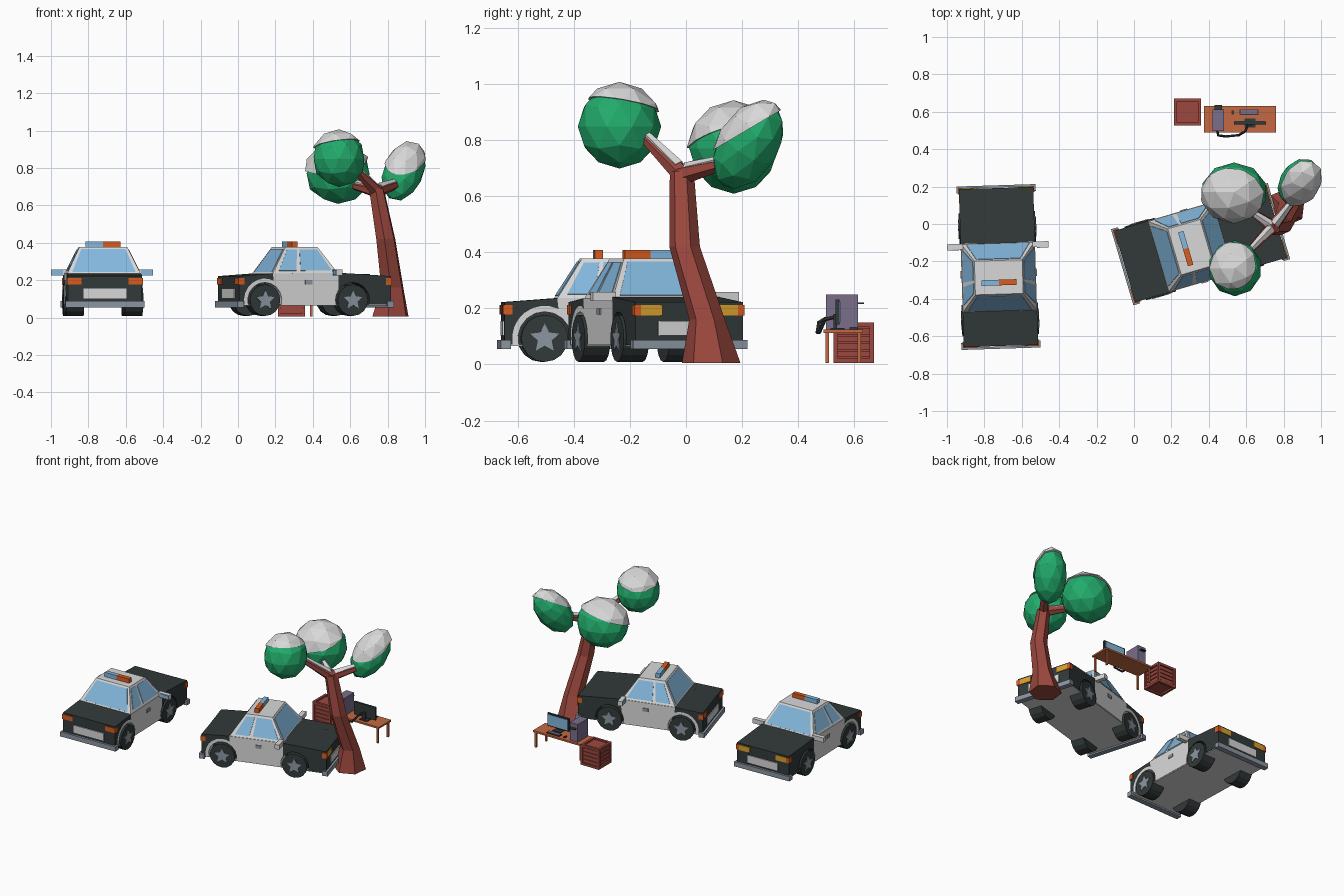
import bpy, bmesh, math
from mathutils import Matrix, Vector

if "Cube" in bpy.data.objects:
    bpy.data.objects.remove(bpy.data.objects["Cube"])

def material(name, r, g, b):
    m = bpy.data.materials.new(name)
    lin = lambda c: ((c / 255 + 0.055) / 1.055) ** 2.4 if c > 10 else c / 3295
    m.diffuse_color = (lin(r), lin(g), lin(b), 1)
    m.use_nodes = True
    m.node_tree.nodes["Principled BSDF"].inputs["Base Color"].default_value = m.diffuse_color
    return m

BLACK = material("black", 50, 57, 57)
WHITE = material("white", 216, 216, 216)
GLASS = material("glass blue", 132, 184, 222)
ORANGE = material("orange", 218, 92, 30)
YELLOW = material("yellow", 218, 160, 44)
GREY = material("metal grey", 140, 150, 162)
GREEN = material("leaf green", 34, 172, 108)
BARK = material("red brown", 156, 72, 62)
WOOD = material("desk brown", 196, 104, 66)
PURPLE = material("computer purple", 122, 110, 140)
I = Matrix.Identity(4)

def finish(name, bm, mat, M=I):
    bmesh.ops.recalc_face_normals(bm, faces=bm.faces)
    me = bpy.data.meshes.new(name)
    bm.to_mesh(me)
    bm.free()
    me.materials.append(mat)
    ob = bpy.data.objects.new(name, me)
    ob.matrix_world = M
    bpy.context.collection.objects.link(ob)
    return ob

def mesh(name, verts, faces, mat, M=I):
    bm = bmesh.new()
    vs = [bm.verts.new(v) for v in verts]
    for f in faces:
        bm.faces.new([vs[i] for i in f])
    return finish(name, bm, mat, M)

def loft(name, rings, mat, M=I):
    n, verts, faces = len(rings[0]), [v for r in rings for v in r], []
    for k in range(len(rings) - 1):
        for i in range(n):
            j = (i + 1) % n
            faces.append((k * n + i, k * n + j, k * n + n + j, k * n + n + i))
    faces += [tuple(range(n)), tuple(range(len(verts) - n, len(verts)))]
    return mesh(name, verts, faces, mat, M)

def box(name, x0, x1, y0, y1, z0, z1, mat, M=I):
    ring = lambda z: [(x0, y0, z), (x1, y0, z), (x1, y1, z), (x0, y1, z)]
    return loft(name, [ring(z0), ring(z1)], mat, M)

def prism(name, pts, y0, y1, mat, M=I):
    return loft(name, [[(x, y, z) for x, z in pts] for y in (y0, y1)], mat, M)

def arc(cx, cz, r, a0, a1, n):
    angles = [math.radians(a0 + (a1 - a0) * i / n) for i in range(n + 1)]
    return [(cx + r * math.cos(a), cz + r * math.sin(a)) for a in angles]

def tube(name, pts, radii, n, mat, flat=False):
    pts, rings = [Vector(p) for p in pts], []
    for i, p in enumerate(pts):
        d = pts[min(i + 1, len(pts) - 1)] - pts[max(i - 1, 0)]
        q = Vector((0, 0, 1)).to_track_quat('Z', 'Y') if flat else d.to_track_quat('Z', 'Y')
        rings.append([p + q @ Vector((radii[i] * math.cos(t), radii[i] * math.sin(t), 0))
                      for t in [math.tau * k / n + 0.4 for k in range(n)]])
    return loft(name, rings, mat)

def pane(name, quad, u0, u1, v0, v1, M):
    # glass plate laid on a cabin face (corners: low a, low b, high b, high a)
    a, b, c, d = [Vector(p) for p in quad]
    at = lambda u, v: a.lerp(b, u).lerp(d.lerp(c, u), v)
    nrm = (b - a).cross(d - a).normalized()
    if nrm.dot((a + b + c + d) / 4 - Vector((-0.05, 0, 0.28))) < 0:
        nrm = -nrm
    corners = [at(u0, v0), at(u1, v0), at(u1, v1), at(u0, v1)]
    loft(name, [[p - nrm * 0.002 for p in corners], [p + nrm * 0.003 for p in corners]], GLASS, M)

# ---------- patrol car, nose along local +x ----------
RX, FX, WZ = -0.28, 0.209, 0.093

def car(M):
    rear = [(-0.423, 0.07), (-0.423, 0.222), (-0.235, 0.236)] + arc(RX, WZ, 0.116, 65, 191, 8)
    mid = ([(-0.235, 0.236), (0.13, 0.24)] + arc(FX, WZ, 0.095, 147, 194, 3)
           + arc(RX, WZ, 0.095, -14, 194, 10) + arc(RX, WZ, 0.116, 191, 65, 8))
    front = [(0.13, 0.24), (0.423, 0.222), (0.423, 0.07)] + arc(FX, WZ, 0.095, -14, 147, 8)
    core = [(-0.422, 0.07), (-0.422, 0.222), (-0.235, 0.236), (0.13, 0.24), (0.422, 0.222), (0.422, 0.07)]
    prism("body_core", core, -0.11, 0.11, BLACK, M)
    box("floor", -0.42, 0.42, -0.196, 0.196, 0.065, 0.071, WHITE, M)
    for s in (-1, 1):
        for nm, p, m in (("rear_quarter", rear, BLACK), ("door_panel", mid, WHITE), ("front_wing", front, BLACK)):
            prism(nm, p, s * 0.109, s * 0.199, m, M)
        # wheels with star rims
        for x in (RX, FX):
            prism("tyre", arc(x, WZ, 0.084, 0, 337.5, 15), s * 0.11, s * 0.205, BLACK, M)
            star = [(x + r * math.sin(k * math.pi / 5), WZ + r * math.cos(k * math.pi / 5))
                    for k in range(10) for r in [(0.054, 0.026)[k % 2]]]
            prism("wheel_star", star, s * 0.2, s * 0.209, GREY, M)
        # mirrors, handles and lamps
        box("mirror", 0.1, 0.13, s * 0.185, s * 0.272, 0.226, 0.258, WHITE, M)
        box("mirror_glass", 0.096, 0.101, s * 0.208, s * 0.27, 0.229, 0.255, GLASS, M)
        box("door_handle", -0.055, -0.015, s * 0.195, s * 0.204, 0.178, 0.2, GREY, M)
        box("tail_lamp", -0.428, -0.395, s * 0.125, s * 0.204, 0.178, 0.212, ORANGE, M)
        box("head_lamp", 0.41, 0.428, s * 0.1, s * 0.18, 0.175, 0.212, YELLOW, M)
        box("side_lamp", 0.395, 0.428, s * 0.18, s * 0.204, 0.175, 0.212, ORANGE, M)
    for s in (-1, 1):
        box("bumper", s * 0.4, s * 0.437, -0.212, 0.212, 0.055, 0.088, GREY, M)
        box("number_plate", s * 0.42, s * 0.428, -0.115, 0.115, 0.103, 0.155, WHITE, M)
    # cabin with inset glass
    lo = [(-0.235, -0.196, 0.235), (0.128, -0.196, 0.238), (0.128, 0.196, 0.238), (-0.235, 0.196, 0.235)]
    hi = [(-0.145, -0.128, 0.377), (0.035, -0.128, 0.377), (0.035, 0.128, 0.377), (-0.145, 0.128, 0.377)]
    loft("cabin", [lo, hi], WHITE, M)
    for i in range(4):
        j = (i + 1) % 4
        quad = (lo[i], lo[j], hi[j], hi[i])
        if i % 2:
            pane("windscreen", quad, 0.06, 0.94, 0.06, 0.92, M)
        else:
            for u0, u1 in ((0.08, 0.36), (0.43, 0.93)):
                if i == 2:
                    u0, u1 = 1 - u1, 1 - u0
                pane("side_window", quad, u0, u1, 0.1, 0.9, M)
    # roof light bar
    box("beacon_left", -0.098, -0.068, 0, 0.094, 0.375, 0.407, GLASS, M)
    box("beacon_right", -0.098, -0.068, -0.094, 0, 0.375, 0.407, ORANGE, M)

car(Matrix.Translation((-0.7245, -0.23, 0)) @ Matrix.Rotation(math.radians(91.8), 4, 'Z'))
car(Matrix.Translation((0.356, -0.108, 0)) @ Matrix.Rotation(math.radians(16.4), 4, 'Z'))

# ---------- snowy tree ----------
tube("trunk", [(0.815, 0.09, 0.005), (0.825, 0.075, 0.16), (0.79, -0.005, 0.42), (0.74, -0.015, 0.69)],
     [0.105, 0.064, 0.055, 0.043], 6, BARK, flat=True)
fork = Vector((0.742, -0.013, 0.675))
for end in ((0.62, -0.14, 0.8), (0.62, 0.07, 0.705), (0.86, 0.14, 0.715)):
    end = Vector(end)
    tube("branch", [fork, fork.lerp(end, 0.5), end], [0.036, 0.028, 0.02], 6, BARK)
    up = Vector((0, 0, 0.018))
    tube("branch_snow", [fork.lerp(end, 0.1) + up, end + up], [0.024, 0.015], 5, WHITE)

def foliage(c, radii, axis, cap_n, cap_d):
    q = Vector(axis).to_track_quat('Z', 'Y').to_matrix().to_4x4()
    n = Vector(cap_n).normalized()
    for name, k, mat in (("leaves", 0.98, GREEN), ("snow_cap", 1.04, WHITE)):
        bm = bmesh.new()
        bmesh.ops.create_icosphere(bm, subdivisions=2, radius=k)
        bmesh.ops.transform(bm, matrix=q @ Matrix.Diagonal((*radii, 1)), verts=bm.verts)
        if mat is WHITE:
            geom = bm.verts[:] + bm.edges[:] + bm.faces[:]
            bmesh.ops.bisect_plane(bm, geom=geom, plane_co=n * cap_d, plane_no=n, clear_inner=True)
            bmesh.ops.holes_fill(bm, edges=[e for e in bm.edges if e.is_boundary], sides=0)
        finish(name, bm, mat, Matrix.Translation(c))

foliage((0.54, -0.237, 0.848), (0.145, 0.152, 0.153), (0, 0, 1), (-0.15, 0.18, 1), 0.08)
foliage((0.535, 0.17, 0.77), (0.18, 0.162, 0.165), (0, 0, 1), (-0.15, -0.3, 0.9), 0.055)
foliage((0.885, 0.222, 0.78), (0.11, 0.11, 0.183), (0.35, 0.5, 0.8), (0, -0.5, 0.85), 0.05)

# ---------- desk with computer ----------
box("desk_top", 0.374, 0.76, 0.49, 0.63, 0.112, 0.124, WOOD)
for x in (0.385, 0.738):
    for y in (0.497, 0.611):
        box("desk_leg", x, x + 0.012, y, y + 0.012, 0.005, 0.113, WOOD)
box("computer_case", 0.42, 0.481, 0.498, 0.613, 0.124, 0.25, PURPLE)
box("drive_tray", 0.43, 0.47, 0.6, 0.635, 0.215, 0.22, BLACK)
box("monitor_foot", 0.59, 0.65, 0.515, 0.565, 0.124, 0.13, BLACK)
box("monitor_neck", 0.61, 0.63, 0.525, 0.538, 0.128, 0.18, BLACK)
box("monitor", 0.535, 0.705, 0.533, 0.547, 0.142, 0.232, BLACK)
box("screen", 0.543, 0.697, 0.546, 0.55, 0.15, 0.224, GLASS)
box("keyboard", 0.565, 0.665, 0.583, 0.613, 0.124, 0.131, BLACK)
box("keys", 0.57, 0.66, 0.587, 0.609, 0.13, 0.133, PURPLE)
box("mouse", 0.522, 0.534, 0.585, 0.608, 0.124, 0.132, BLACK)
tube("cable", [(0.445, 0.5, 0.165), (0.45, 0.474, 0.15), (0.49, 0.468, 0.115), (0.56, 0.475, 0.115),
               (0.595, 0.495, 0.16), (0.61, 0.535, 0.17)], [0.007] * 6, 6, BLACK)

# ---------- slatted crate ----------
C = Matrix.Translation((0.286, 0.598, 0.077))
h, w = 0.072, 0.016
box("crate_core", -h + 0.012, h - 0.012, -h + 0.012, h - 0.012, -h + 0.012, h - 0.012, BARK, C)
for a in (-h, h - w):
    for b in (-h, h - w):
        box("crate_post", a, a + w, b, b + w, -h, h, BARK, C)
        box("crate_rail_x", -h + w, h - w, a, a + w, b, b + w, BARK, C)
        box("crate_rail_y", a, a + w, -h + w, h - w, b, b + w, BARK, C)
for k in range(4):
    z = -0.051 + k * 0.027
    box("crate_slats", -h + 0.006, h - 0.006, -h + 0.006, h - 0.006, z, z + 0.021, BARK, C)
box("crate_lid", -0.05, 0.05, -0.05, 0.05, -h + 0.006, h - 0.006, BARK, C)
